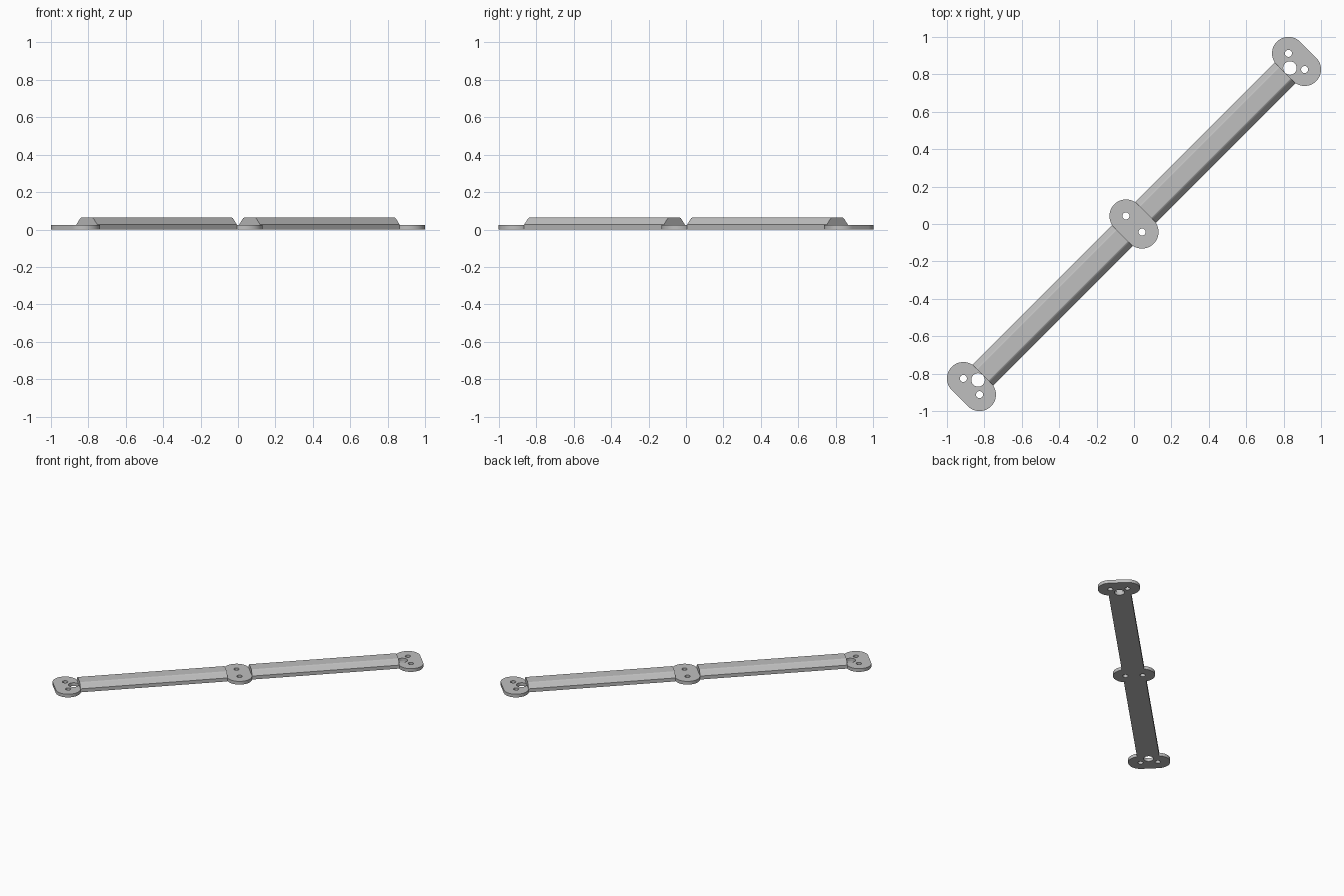
import bpy, bmesh, math
from mathutils import Matrix

if "Cube" in bpy.data.objects:
    bpy.data.objects.remove(bpy.data.objects["Cube"])

TAB_T, TOP, HALF_W = 0.025, 0.063, 0.079
TAB_R, TAB_V, END_U = 0.088, 0.061, 1.229
TURN = Matrix.Rotation(math.radians(45), 4, 'Z')   # parts are laid out along x, then turned

metal = bpy.data.materials.new("grey_metal")
metal.diffuse_color = (0.52, 0.52, 0.52, 1)
metal.use_nodes = True
metal.node_tree.nodes["Principled BSDF"].inputs["Base Color"].default_value = metal.diffuse_color


def arc(cx, cy, r, start, end, n):
    return [(cx + r * math.cos(math.radians(start + (end - start) * i / n)),
             cy + r * math.sin(math.radians(start + (end - start) * i / n))) for i in range(n + 1)]


def finish(obj, matrix):
    obj.data.transform(matrix)
    obj.data.materials.clear()
    obj.data.materials.append(metal)
    bpy.ops.object.select_all(action='DESELECT')
    obj.select_set(True)
    bpy.context.view_layer.objects.active = obj
    bpy.ops.object.shade_smooth_by_angle(angle=math.radians(25))


def tab(name, u, big_hole_u=None):
    """Rounded mounting tab with two screw holes and an optional larger hole."""
    loops = [arc(u, TAB_V, TAB_R, 0, 180, 24) + arc(u, -TAB_V, TAB_R, 180, 360, 24)]
    loops += [arc(u, s * TAB_V, 0.019, 0, 360, 24)[:-1] for s in (1, -1)]
    if big_hole_u is not None:
        loops.append(arc(big_hole_u, 0, 0.036, 0, 360, 32)[:-1])
    curve = bpy.data.curves.new(name, 'CURVE')
    curve.dimensions, curve.fill_mode, curve.extrude = '2D', 'BOTH', TAB_T / 2
    for pts in loops:
        spline = curve.splines.new('POLY')
        spline.points.add(len(pts) - 1)
        for p, (x, y) in zip(spline.points, pts):
            p.co = (x, y, 0, 1)
        spline.use_cyclic_u = True
    obj = bpy.data.objects.new(name, curve)
    bpy.context.collection.objects.link(obj)
    bpy.ops.object.select_all(action='DESELECT')
    obj.select_set(True)
    bpy.context.view_layer.objects.active = obj
    bpy.ops.object.convert(target='MESH')
    finish(bpy.context.object, TURN @ Matrix.Translation((0, 0, TAB_T / 2)))


def bar(name, u0, u1):
    """Straight bar with sloped shoulders and softened top corners."""
    half = [(HALF_W, 0), (HALF_W, 0.027), (0.053, 0.056), (0.049, 0.060), (0.043, TOP)]
    profile = half + [(-v, z) for v, z in reversed(half)]
    bm = bmesh.new()
    face = bm.faces.new([bm.verts.new((u0, v, z)) for v, z in profile])
    ext = bmesh.ops.extrude_face_region(bm, geom=[face], use_keep_orig=True)
    bmesh.ops.translate(bm, vec=(u1 - u0, 0, 0),
                        verts=[g for g in ext['geom'] if isinstance(g, bmesh.types.BMVert)])
    bmesh.ops.recalc_face_normals(bm, faces=bm.faces)
    mesh = bpy.data.meshes.new(name)
    bm.to_mesh(mesh)
    bm.free()
    obj = bpy.data.objects.new(name, mesh)
    bpy.context.collection.objects.link(obj)
    finish(obj, TURN)


# Bars on either side of the middle tab
bar("upper_bar", 0.088, 1.143)
bar("lower_bar", -1.143, -0.088)

# Mounting tabs
tab("middle_tab", 0)
tab("upper_end_tab", END_U, 1.179)
tab("lower_end_tab", -END_U, -1.179)
